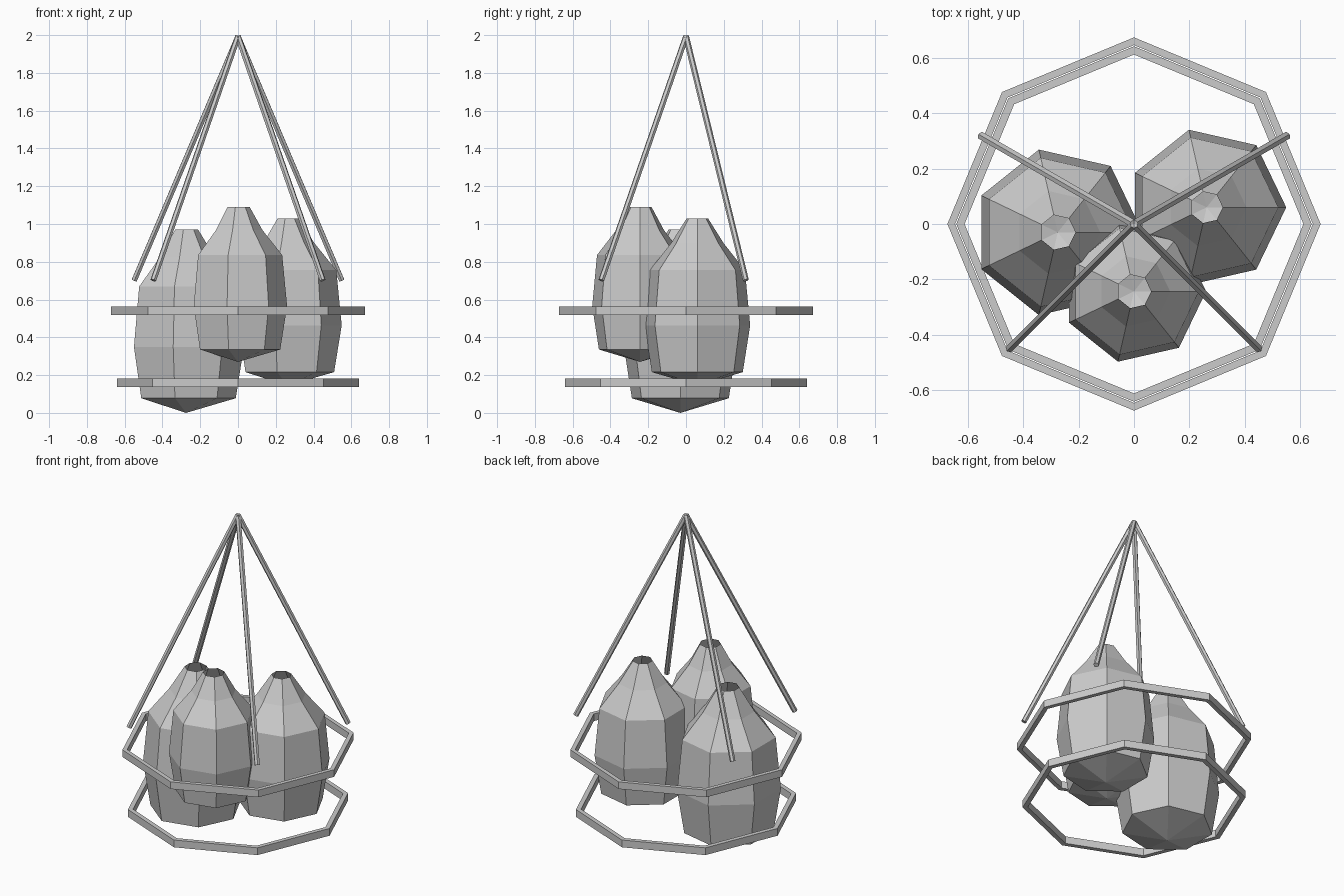
import bpy, bmesh
from math import cos, sin, pi, radians
from mathutils import Vector

if "Cube" in bpy.data.objects:
    bpy.data.objects.remove(bpy.data.objects["Cube"])


def finish(bm, name):
    bmesh.ops.recalc_face_normals(bm, faces=bm.faces[:])
    me = bpy.data.meshes.new(name)
    bm.to_mesh(me)
    bm.free()
    ob = bpy.data.objects.new(name, me)
    bpy.context.collection.objects.link(ob)
    return ob


def loop(bm, r, z, n, c=(0, 0)):
    return [bm.verts.new((c[0] + r * cos(2 * pi * i / n), c[1] + r * sin(2 * pi * i / n), z))
            for i in range(n)]


def bridge(bm, a, b):
    n = len(a)
    for i in range(n):
        j = (i + 1) % n
        bm.faces.new((a[i], a[j], b[j], b[i]))


# Open-mouthed, seven-sided jar: (radius, height) as fractions
PROFILE = [(0.86, 0.08), (1.0, 0.36), (0.9, 0.69), (0.5, 0.85)]


def jar(name, c, r, z0, z1, mouth):
    bm = bmesh.new()
    h = z1 - z0
    rings = [loop(bm, r * f, z0 + h * t, 7, c) for f, t in PROFILE]
    rings.append(loop(bm, mouth, z1, 7, c))
    for a, b in zip(rings, rings[1:]):
        bridge(bm, a, b)
    tip = bm.verts.new((c[0], c[1], z0))
    for i in range(7):
        bm.faces.new((tip, rings[0][(i + 1) % 7], rings[0][i]))
    # keep outward normals on the open shell
    return finish(bm, name)


# Eight-sided hoop with a rectangular section
def hoop(name, r_out, r_in, z0, z1):
    bm = bmesh.new()
    rings = [loop(bm, r, z, 8) for r, z in
             ((r_out, z0), (r_out, z1), (r_in, z1), (r_in, z0))]
    for k in range(4):
        bridge(bm, rings[k], rings[(k + 1) % 4])
    return finish(bm, name)


# Straight six-sided rope between two points
def rope(name, p, q, r):
    bm = bmesh.new()
    d = q - p
    bmesh.ops.create_cone(bm, cap_ends=True, segments=6, radius1=r, radius2=r, depth=d.length)
    bm.transform(d.to_track_quat('Z', 'Y').to_matrix().to_4x4())
    bmesh.ops.translate(bm, verts=bm.verts[:], vec=(p + q) / 2)
    return finish(bm, name)


jar("jar_left", (-0.275, -0.03), 0.306, 0.0, 0.97, 0.064)
jar("jar_front", (0, -0.243), 0.26, 0.27, 1.09, 0.062)
jar("jar_right", (0.262, 0.06), 0.287, 0.145, 1.03, 0.058)

hoop("upper_hoop", 0.673, 0.645, 0.517, 0.562)
hoop("lower_hoop", 0.641, 0.611, 0.136, 0.182)

for i, a in enumerate((30, 150, 225, 315)):
    a = radians(a)
    rope(f"rope_{i + 1}", Vector((0.634 * cos(a), 0.634 * sin(a), 0.702)),
         Vector((0, 0, 1.993)), 0.016)
